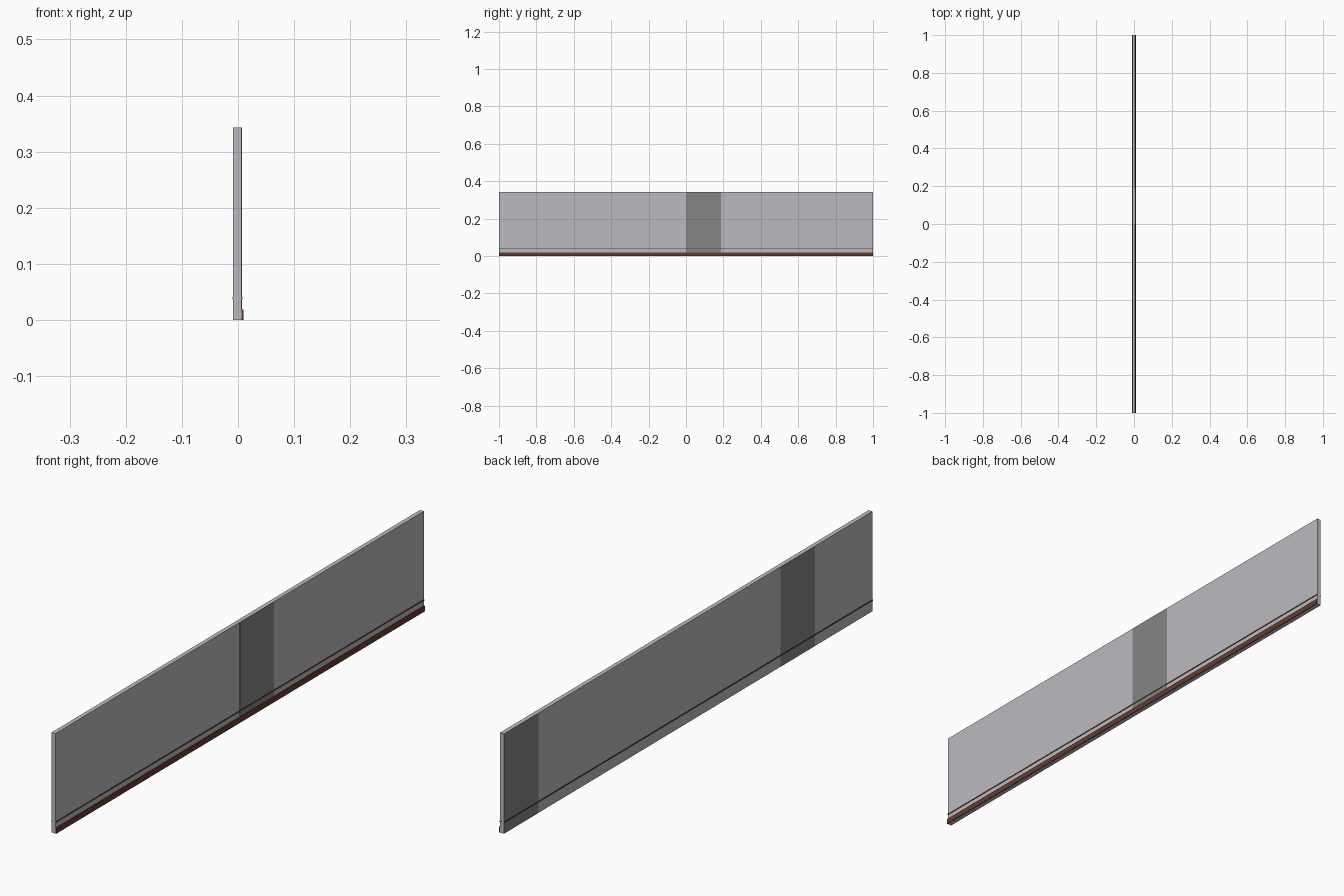
import bpy

if "Cube" in bpy.data.objects:
    bpy.data.objects.remove(bpy.data.objects["Cube"])


def material(name, rgb):
    m = bpy.data.materials.new(name)
    m.diffuse_color = (*rgb, 1.0)
    m.use_nodes = True
    m.node_tree.nodes["Principled BSDF"].inputs["Base Color"].default_value = m.diffuse_color
    return m


PLASTER = material("light_grey_plaster", (0.50, 0.50, 0.53))
PATCH = material("dark_grey_patch", (0.235, 0.235, 0.235))
WOOD = material("brown_wood", (0.13, 0.045, 0.03))


def box(name, x, y, z, mat):
    """Box given by its (min, max) range on each axis."""
    bpy.ops.mesh.primitive_cube_add(size=1)
    ob = bpy.context.object
    ob.name = name
    ob.location = [(a + b) / 2 for a, b in (x, y, z)]
    ob.scale = [b - a for a, b in (x, y, z)]
    bpy.ops.object.transform_apply(location=True, rotation=False, scale=True)
    ob.data.materials.append(mat)
    return ob


HEIGHT = 0.343
BACK, FRONT = -0.0085, 0.0063   # wall faces on the x axis
PLATE = 0.0004

# Main wall slab
box("wall_panel", (BACK, FRONT), (-1, 1), (0, HEIGHT), PLASTER)

# Wooden rail running around both sides of the wall
box("chair_rail", (-0.0102, 0.008), (-1, 1), (0.0365, 0.0405), WOOD)

# Skirting board on the +x side only
box("skirting_board", (FRONT, 0.0097), (-1, 1), (0, 0.019), WOOD)

# Dark wall patches: one on the +x side, two on the -x side
box("wall_patch_right", (FRONT, FRONT + PLATE), (0, 0.187), (0, HEIGHT), PATCH)
for i, y in enumerate((-0.687, 0.813)):
    box(f"wall_patch_left_{i + 1}", (BACK - PLATE, BACK), (y, y + 0.187), (0, HEIGHT), PATCH)
